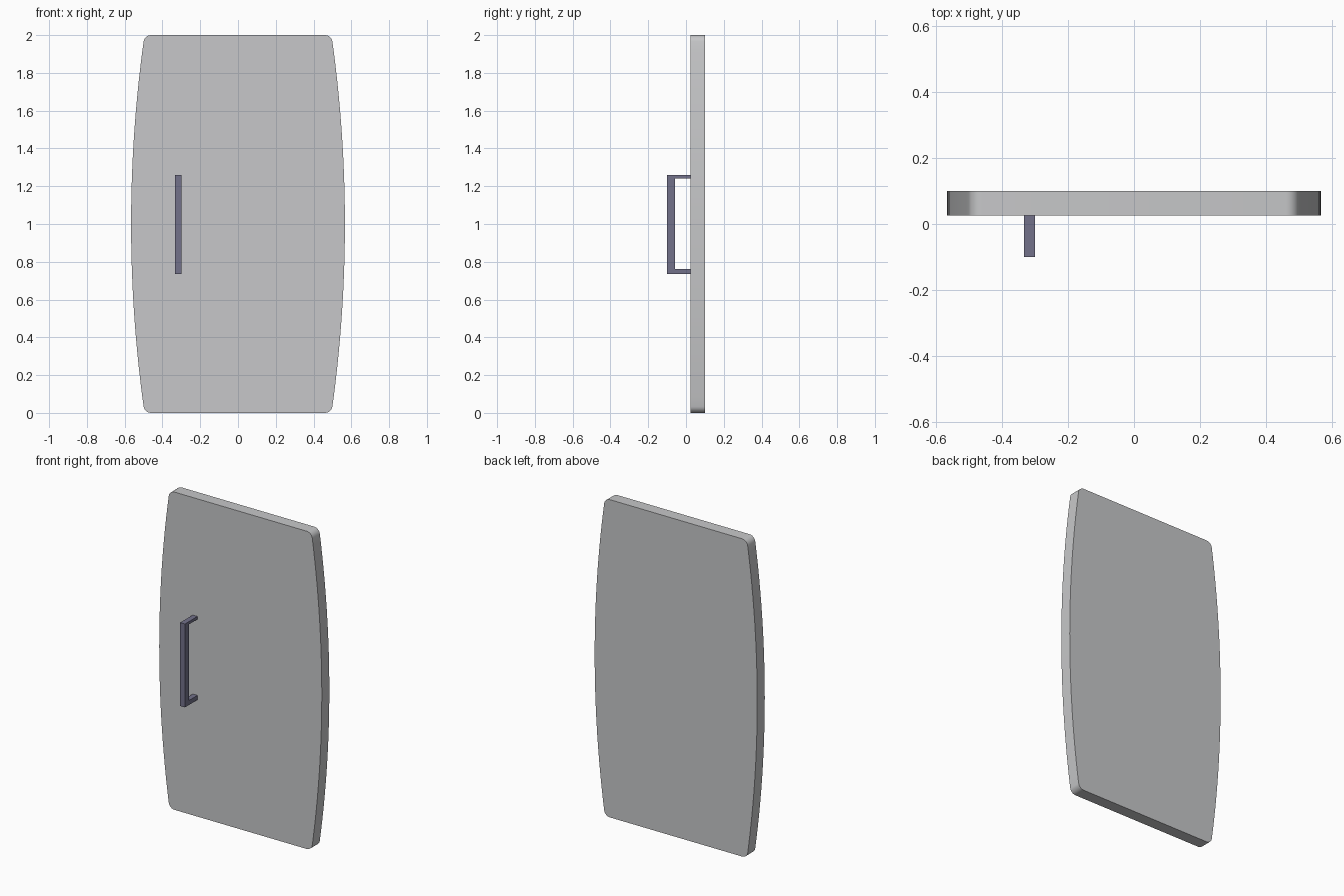
import bpy, bmesh, math

if "Cube" in bpy.data.objects:
    bpy.data.objects.remove(bpy.data.objects["Cube"])


def material(name, rgb):
    m = bpy.data.materials.new(name)
    m.diffuse_color = (*rgb, 1.0)
    m.use_nodes = True
    m.node_tree.nodes["Principled BSDF"].inputs["Base Color"].default_value = m.diffuse_color
    return m


GREY = material("panel grey", (0.57, 0.575, 0.585))
DARK = material("handle slate", (0.17, 0.165, 0.255))


def extruded(name, profile, axis, lo, hi, mat, corners=(), fillet=0.0):
    """Prism from a closed 2D profile, extruded along x or y; listed corners are rounded."""
    bm = bmesh.new()
    place = (lambda a, b, d: (d, a, b)) if axis == "x" else (lambda a, b, d: (a, d, b))
    near = [bm.verts.new(place(a, b, lo)) for a, b in profile]
    far = [bm.verts.new(place(a, b, hi)) for a, b in profile]
    n = len(profile)
    bm.faces.new(near)
    bm.faces.new(far[::-1])
    for i in range(n):
        j = (i + 1) % n
        bm.faces.new((near[j], near[i], far[i], far[j]))
    if corners:
        edges = [bm.edges.get((near[i], far[i])) for i in corners]
        bmesh.ops.bevel(bm, geom=edges, offset=fillet, segments=6,
                        profile=0.5, affect="EDGES")
    bmesh.ops.recalc_face_normals(bm, faces=bm.faces)
    mesh = bpy.data.meshes.new(name)
    bm.to_mesh(mesh)
    bm.free()
    mesh.materials.append(mat)
    ob = bpy.data.objects.new(name, mesh)
    bpy.context.collection.objects.link(ob)
    return ob


# Door panel: flat top and bottom, sides bowed outward as shallow arcs
HALF_END, HALF_MID, STEPS = 0.495, 0.566, 24
sag = HALF_MID - HALF_END
radius = (1 + sag * sag) / (2 * sag)
right = []
for i in range(STEPS + 1):
    z = 2 * i / STEPS
    right.append((HALF_MID - radius + math.sqrt(radius ** 2 - (z - 1) ** 2), z))
left = [(-x, z) for x, z in reversed(right)]
panel = extruded("door_panel", right + left, "y", 0.025, 0.10, GREY,
                 corners=(0, STEPS, STEPS + 1, 2 * STEPS + 1), fillet=0.034)

bpy.context.view_layer.objects.active = panel
panel.select_set(True)
bpy.ops.object.shade_smooth_by_angle(angle=math.radians(30))

# Pull handle: squared C-shape, drawn in side view (y, z)
handle = [(0.025, 0.735), (-0.10, 0.735), (-0.10, 1.26), (0.025, 1.26),
          (0.025, 1.242), (-0.058, 1.242), (-0.058, 0.763), (0.025, 0.763)]
extruded("pull_handle", handle, "x", -0.333, -0.30, DARK)
